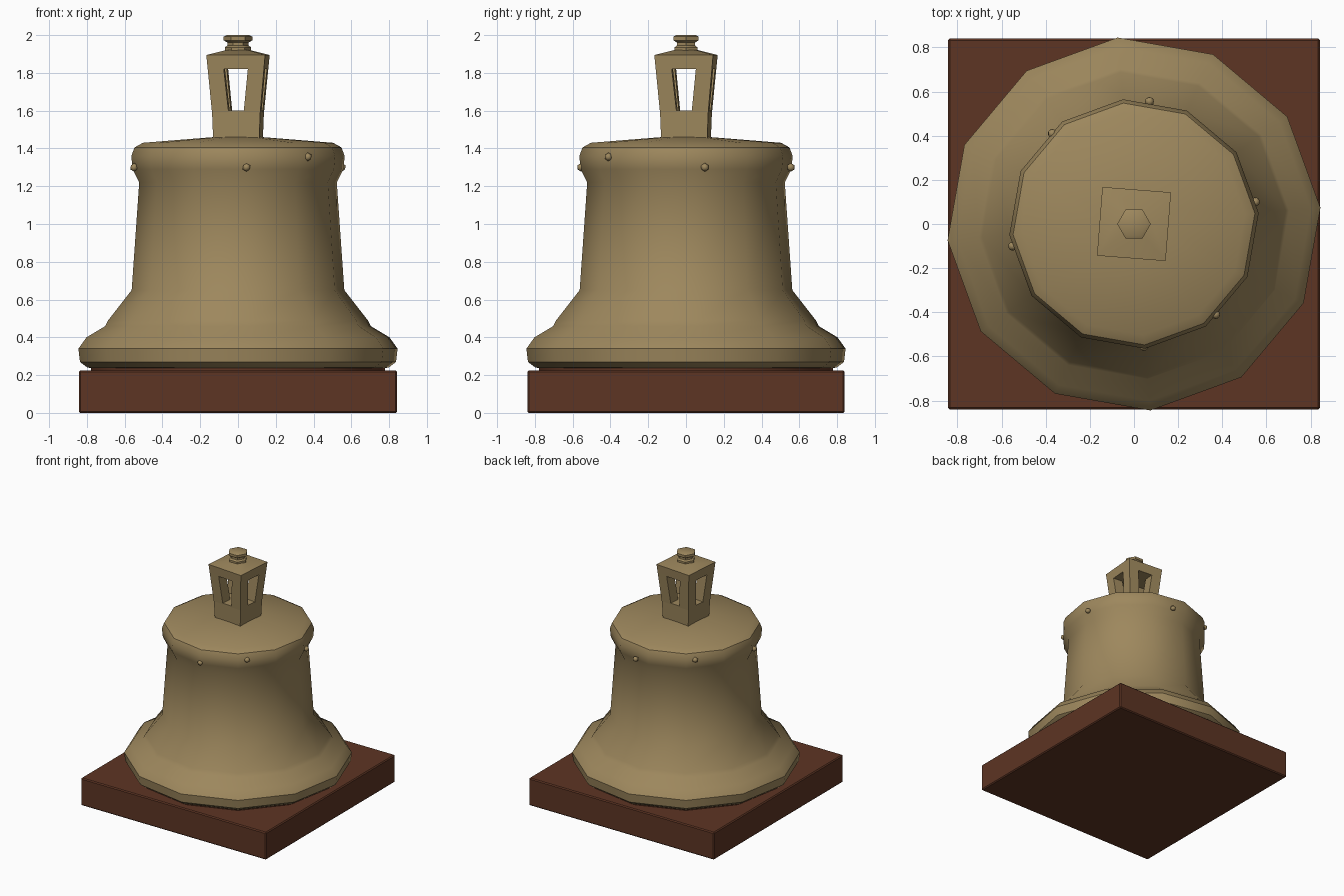
import bpy, bmesh, math
from mathutils import Vector, Matrix

if "Cube" in bpy.data.objects:
    bpy.data.objects.remove(bpy.data.objects["Cube"])


def material(name, rgb):
    m = bpy.data.materials.new(name)
    m.diffuse_color = (*rgb, 1)
    m.use_nodes = True
    m.node_tree.nodes["Principled BSDF"].inputs["Base Color"].default_value = m.diffuse_color
    return m


bronze = material("aged bronze", (0.34, 0.245, 0.11))
wood = material("dark red wood", (0.11, 0.035, 0.017))


def finish(name, bm, mat, angle=40):
    bmesh.ops.recalc_face_normals(bm, faces=bm.faces)
    me = bpy.data.meshes.new(name)
    bm.to_mesh(me)
    bm.free()
    me.materials.append(mat)
    me.shade_smooth()
    me.set_sharp_from_angle(angle=math.radians(angle))
    ob = bpy.data.objects.new(name, me)
    bpy.context.collection.objects.link(ob)
    return ob


def lathe(name, profile, sides, phase, mat, angle=40):
    """Closed solid of revolution from (radius, height) pairs."""
    bm = bmesh.new()
    rings = []
    for r, z in profile:
        rings.append([bm.verts.new((r * math.cos(phase + math.tau * i / sides),
                                    r * math.sin(phase + math.tau * i / sides), z))
                      for i in range(sides)])
    for a, b in zip(rings, rings[1:]):
        for i in range(sides):
            j = (i + 1) % sides
            bm.faces.new((a[i], a[j], b[j], b[i]))
    bm.faces.new(rings[0])
    bm.faces.new(rings[-1])
    return finish(name, bm, mat, angle)


def taper(name, low, high, mat, turn):
    """Tapered block between two (x0, x1, y0, y1, z) rectangles, turned about z."""
    bm = bmesh.new()
    for x0, x1, y0, y1, z in (low, high):
        for x in (x0, x1):
            for y in (y0, y1):
                bm.verts.new((x, y, z))
    bmesh.ops.convex_hull(bm, input=bm.verts[:])
    bmesh.ops.dissolve_limit(bm, angle_limit=0.01, verts=bm.verts[:], edges=bm.edges[:])
    bmesh.ops.transform(bm, matrix=Matrix.Rotation(turn, 4, 'Z'), verts=bm.verts[:])
    return finish(name, bm, mat)


# wooden plinth with slightly eased edges
bm = bmesh.new()
bmesh.ops.create_cube(bm, size=1)
bmesh.ops.transform(bm, matrix=Matrix.Translation((0, 0, 0.1125)) @ Matrix.Diagonal((1.685, 1.68, 0.225, 1)),
                    verts=bm.verts[:])
bmesh.ops.bevel(bm, geom=bm.edges[:], offset=0.008, segments=1, affect='EDGES')
finish("plinth", bm, wood, 30)

# thin raised seat under the lip
lathe("bell_seat", [(0.78, 0.2), (0.78, 0.245)], 12, math.radians(5), wood)

# bell body: lip, flare, waist, shoulder band and crown
lathe("bell_body", [(0.76, 0.235), (0.80, 0.24), (0.84, 0.27), (0.848, 0.34), (0.805, 0.40),
                    (0.705, 0.46), (0.69, 0.49), (0.565, 0.65), (0.525, 1.22), (0.56, 1.29),
                    (0.567, 1.36), (0.55, 1.405), (0.505, 1.43), (0.13, 1.46)],
      12, math.radians(5), bronze)

# studs around the shoulder
for i, (x, y, z) in enumerate([(0.55, 0.10, 1.30), (0.07, 0.555, 1.30), (-0.37, 0.41, 1.355),
                               (-0.55, -0.10, 1.30), (0.045, -0.555, 1.30), (0.37, -0.41, 1.355)]):
    bm = bmesh.new()
    bmesh.ops.create_icosphere(bm, subdivisions=1, radius=0.023, matrix=Matrix.Translation((x, y, z)))
    finish(f"stud_{i + 1}", bm, bronze, 50)

# hanging crown: foot, four corner legs, cap
turn = math.radians(-4.5)


def square(h, z):
    return (-h, h, -h, h, z)


taper("crown_foot", square(0.122, 1.44), square(0.128, 1.6), bronze, turn)
for sx in (-1, 1):
    for sy in (-1, 1):
        def corner(a, b, z):
            return (*sorted((sx * a, sx * b)), *sorted((sy * a, sy * b)), z)
        taper("crown_leg", corner(0.04, 0.128, 1.59), corner(0.065, 0.15, 1.83), bronze, turn)
taper("crown_cap", square(0.149, 1.82), square(0.156, 1.895), bronze, turn)
taper("crown_roof", square(0.155, 1.895), square(0.06, 1.92), bronze, turn)

# finial knob
lathe("finial", [(0.07, 1.91), (0.07, 1.935), (0.055, 1.945), (0.055, 1.96), (0.076, 1.972),
                 (0.076, 1.992), (0.06, 2.0)], 6, 0, bronze, 50)
